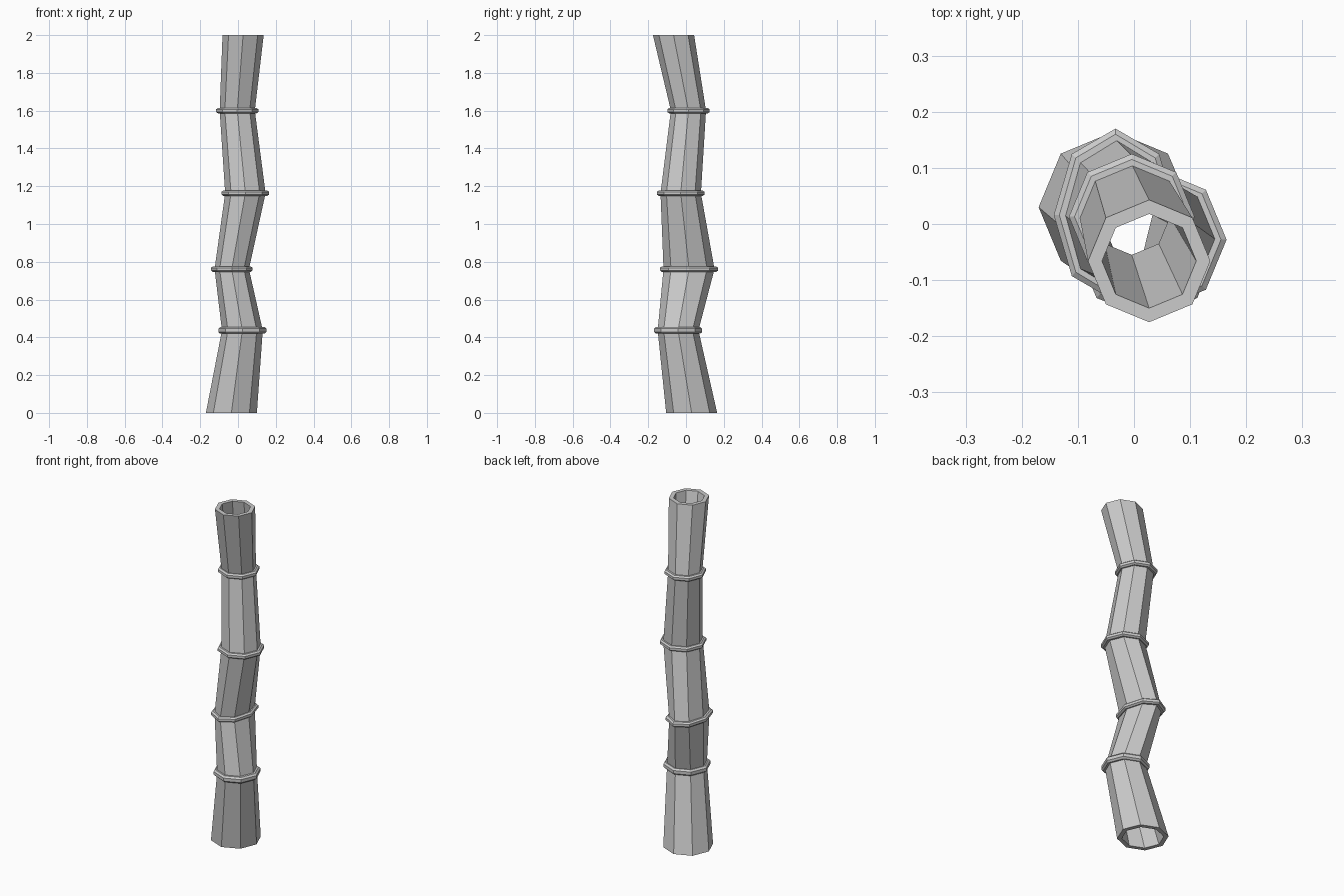
import bpy, bmesh
from math import cos, sin, pi

if "Cube" in bpy.data.objects:
    bpy.data.objects.remove(bpy.data.objects["Cube"])

SIDES = 8
WALL = 0.025
# z, centre x, centre y, radius x, radius y
STATIONS = [
    (0.00, -0.035, 0.030, 0.135, 0.135),
    (0.437, 0.023, -0.042, 0.108, 0.108),
    (0.761, -0.033, 0.016, 0.091, 0.135),
    (1.163, 0.039, -0.028, 0.107, 0.107),
    (1.600, -0.004, 0.013, 0.093, 0.093),
    (2.00, 0.027, -0.066, 0.109, 0.109),
]


def closed_shell(name, sections):
    """Join octagonal sections in a closed cycle of quads."""
    bm = bmesh.new()
    loops = []
    for z, cx, cy, rx, ry in sections:
        loops.append([bm.verts.new((cx + rx * cos(2 * pi * i / SIDES),
                                    cy + ry * sin(2 * pi * i / SIDES), z))
                      for i in range(SIDES)])
    for k, a in enumerate(loops):
        b = loops[(k + 1) % len(loops)]
        for i in range(SIDES):
            j = (i + 1) % SIDES
            bm.faces.new((a[i], a[j], b[j], b[i]))
    bmesh.ops.recalc_face_normals(bm, faces=bm.faces)
    mesh = bpy.data.meshes.new(name)
    bm.to_mesh(mesh)
    bm.free()
    bpy.context.collection.objects.link(bpy.data.objects.new(name, mesh))


# hollow crooked stalk: outside going up, inside coming back down
inside = [(z, x, y, rx - WALL, ry - WALL) for z, x, y, rx, ry in reversed(STATIONS)]
closed_shell("stalk", STATIONS + inside)

# raised bevelled ring at every bend
for n, (z, x, y, rx, ry) in enumerate(STATIONS[1:-1], 1):
    h = 0.018 if n == 1 else 0.0145
    profile = [(-0.01, -h), (0.009, -h), (0.019, -h * 0.5),
               (0.019, h * 0.5), (0.009, h), (-0.01, h)]
    closed_shell(f"joint_ring_{n}",
                 [(z + dz, x, y, rx + dr, ry + dr) for dr, dz in profile])
